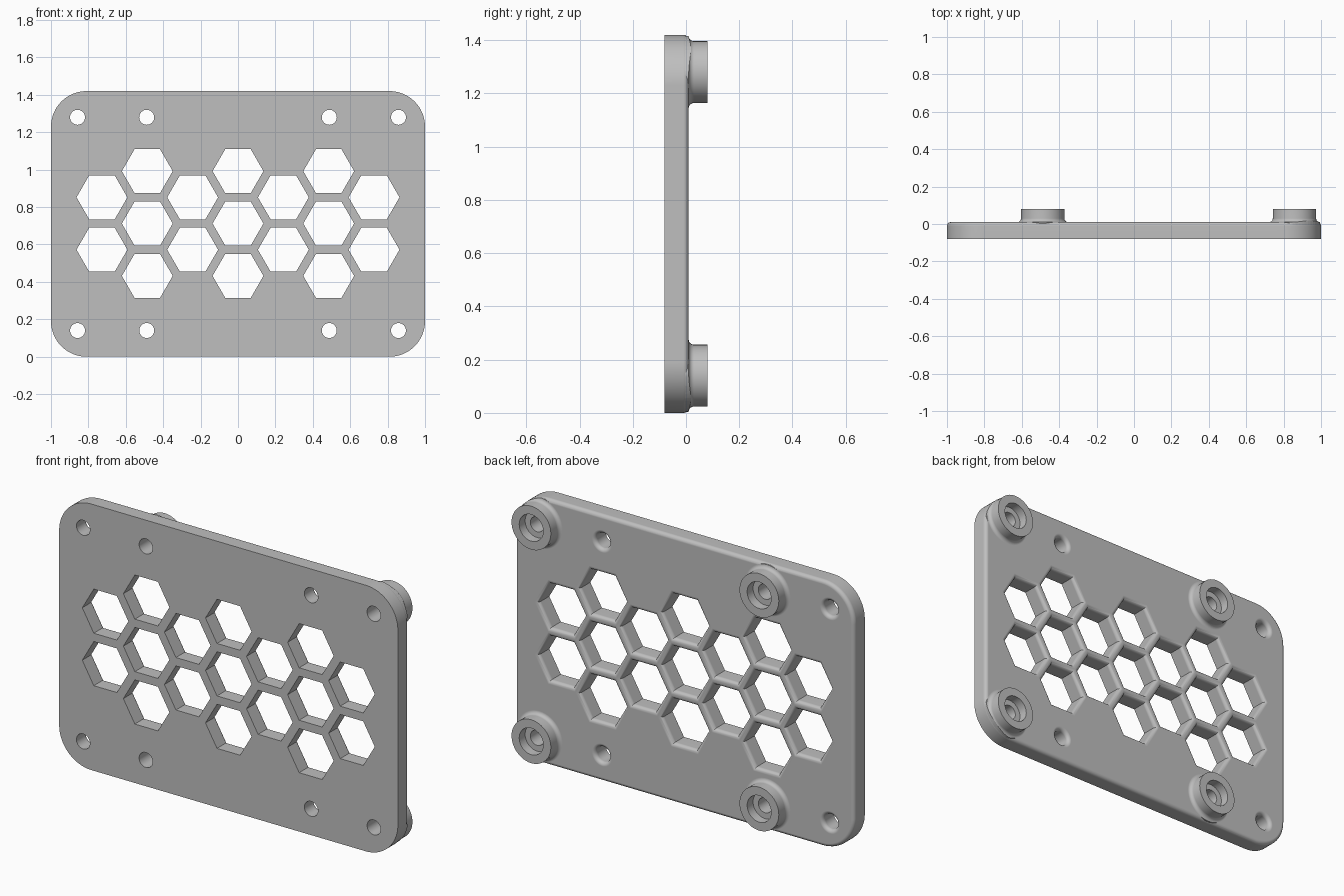
import bpy, bmesh
from math import sin, cos, pi, sqrt

if "Cube" in bpy.data.objects:
    bpy.data.objects.remove(bpy.data.objects["Cube"], do_unlink=True)

FRONT, BACK, TOP = -0.08, 0.01, 0.08      # plate faces and boss rim along y
HEIGHT, CORNER, ROUND = 1.42, 0.19, 0.02
STEPS = [i / 6 * pi / 2 for i in range(7)]


def polygon(x, z, radius, sides):
    return [(x + radius * cos(2 * pi * i / sides), z + radius * sin(2 * pi * i / sides))
            for i in range(sides)]


def plate_outline(inset):
    """Rounded rectangle, moved inwards by inset."""
    pts = []
    corners = [(1, 1), (-1, 1), (-1, -1), (1, -1)]
    for q, (sx, sz) in enumerate(corners):
        cx, cz = sx * (1 - CORNER), HEIGHT / 2 + sz * (HEIGHT / 2 - CORNER)
        for i in range(17):
            a = (q + i / 16) * pi / 2
            pts.append((cx + (CORNER - inset) * cos(a), cz + (CORNER - inset) * sin(a)))
    return pts


def loft(bm, sections):
    """Closed solid through a list of (y, outline) sections."""
    rings = [[bm.verts.new((x, y, z)) for x, z in pts] for y, pts in sections]
    n = len(rings[0])
    for a, b in zip(rings, rings[1:]):
        for i in range(n):
            j = (i + 1) % n
            bm.faces.new((a[i], a[j], b[j], b[i]))
    bm.faces.new(rings[0])
    bm.faces.new(rings[-1])


def make_object(name, solids):
    bm = bmesh.new()
    for sections in solids:
        loft(bm, sections)
    bmesh.ops.recalc_face_normals(bm, faces=bm.faces[:])
    mesh = bpy.data.meshes.new(name)
    bm.to_mesh(mesh)
    bm.free()
    obj = bpy.data.objects.new(name, mesh)
    bpy.context.collection.objects.link(obj)
    return obj


def combine(obj, tool, operation):
    """Apply a boolean and discard the tool."""
    mod = obj.modifiers.new("boolean", 'BOOLEAN')
    mod.operation, mod.solver, mod.object = operation, 'EXACT', tool
    bpy.context.view_layer.objects.active = obj
    bpy.ops.object.modifier_apply(modifier=mod.name)
    bpy.data.objects.remove(tool, do_unlink=True)


def flared_hole(x, z, radius, sides):
    """Through hole whose back edge is rounded over."""
    scale = 1 / cos(pi / sides)
    out = [(FRONT - 0.02, polygon(x, z, radius, sides))]
    for t in STEPS:
        grow = ROUND * (1 - cos(t)) * scale
        out.append((BACK - ROUND + ROUND * sin(t), polygon(x, z, radius + grow, sides)))
    out.append((BACK + 0.02, polygon(x, z, radius + ROUND * scale, sides)))
    return out


def stepped_hole(x, z):
    """Through hole with a wider recess in the boss."""
    floor = 0.03
    return [(FRONT - 0.02, polygon(x, z, 0.04, 40)), (floor, polygon(x, z, 0.04, 40)),
            (floor, polygon(x, z, 0.071, 40)), (TOP + 0.02, polygon(x, z, 0.071, 40))]


def boss(x, z):
    """Cylinder with a concave fillet at its foot."""
    r = 0.116
    out = [(BACK - 0.05, polygon(x, z, r + ROUND, 48))]
    for t in STEPS:
        out.append((BACK + ROUND * (1 - cos(t)), polygon(x, z, r + ROUND * (1 - sin(t)), 48)))
    out.append((TOP, polygon(x, z, r, 48)))
    return out


# Plate with a rounded back rim
sections = [(FRONT, plate_outline(0))]
for t in STEPS:
    sections.append((BACK - ROUND + ROUND * sin(t), plate_outline(ROUND * (1 - cos(t)))))
plate = make_object("vent_plate", [sections])

# Mounting bosses, trimmed to the plate outline
rows = (0.14, HEIGHT - 0.14)
boss_spots = [(x, z) for x in (-0.488, 0.858) for z in rows]
plain_spots = [(-x, z) for x, z in boss_spots]
bosses = make_object("mounting_bosses", [boss(x, z) for x, z in boss_spots])
trim = make_object("boss_trim", [[(-0.2, plate_outline(0.001)), (0.2, plate_outline(0.001))]])
combine(bosses, trim, 'INTERSECT')
combine(plate, bosses, 'UNION')

# Honeycomb openings
pitch = 0.28
hexes = []
for col in range(-3, 4):
    levels = (-0.5, 0.5) if col % 2 else (-1, 0, 1)
    for level in levels:
        hexes.append(flared_hole(col * pitch * sqrt(3) / 2, HEIGHT / 2 + level * pitch + 0.002,
                                 0.136, 6))
combine(plate, make_object("hex_cutter", hexes), 'DIFFERENCE')

# Screw holes
holes = [flared_hole(x, z, 0.04, 40) for x, z in plain_spots]
holes += [stepped_hole(x, z) for x, z in boss_spots]
combine(plate, make_object("screw_hole_cutter", holes), 'DIFFERENCE')

# Colour and shading
grey = bpy.data.materials.new("plain_grey")
grey.use_nodes = True
colour = (0.52, 0.52, 0.52, 1)
grey.diffuse_color = colour
grey.node_tree.nodes["Principled BSDF"].inputs["Base Color"].default_value = colour
plate.data.materials.clear()
plate.data.materials.append(grey)

bpy.ops.object.select_all(action='DESELECT')
plate.select_set(True)
bpy.context.view_layer.objects.active = plate
bpy.ops.object.shade_smooth_by_angle(angle=pi / 6)
weighted = plate.modifiers.new("weighted_normals", 'WEIGHTED_NORMAL')
weighted.keep_sharp = True
